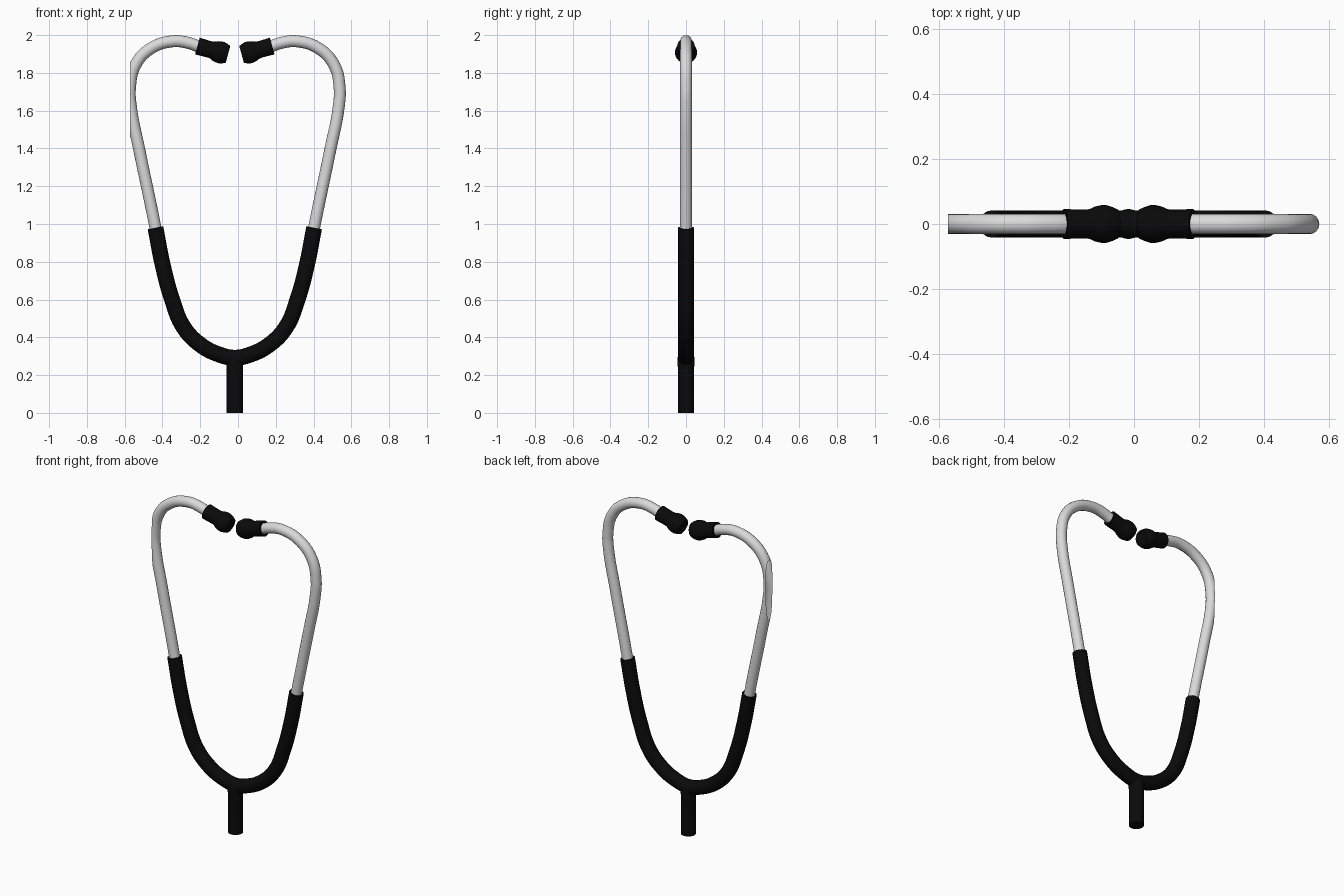
import bpy, bmesh, math
from mathutils import Vector

if "Cube" in bpy.data.objects:
    bpy.data.objects.remove(bpy.data.objects["Cube"])

CX = -0.017  # symmetry axis of the headset


def material(name, value):
    m = bpy.data.materials.new(name)
    m.diffuse_color = (value, value, value, 1)
    m.use_nodes = True
    m.node_tree.nodes["Principled BSDF"].inputs["Base Color"].default_value = m.diffuse_color
    return m


black = material("black_rubber", 0.003)
silver = material("silver_metal", 0.7)


def finish(name, mesh, mat):
    mesh.materials.clear()
    mesh.materials.append(mat)
    ob = bpy.data.objects.new(name, mesh)
    bpy.context.collection.objects.link(ob)
    bpy.ops.object.select_all(action='DESELECT')
    ob.select_set(True)
    bpy.context.view_layer.objects.active = ob
    bpy.ops.object.shade_smooth_by_angle(angle=math.radians(40))
    return ob


def tube(name, points, radius, mat, caps=True):
    """Sweep a circle along a smooth path of (x, z) points."""
    cu = bpy.data.curves.new(name + "_path", 'CURVE')
    cu.dimensions = '3D'
    cu.bevel_depth = radius
    cu.bevel_resolution = 6
    cu.resolution_u = 8
    cu.use_fill_caps = caps
    sp = cu.splines.new('BEZIER')
    sp.bezier_points.add(len(points) - 1)
    for bp, (x, z) in zip(sp.bezier_points, points):
        bp.co = (x, 0, z)
        bp.handle_left_type = bp.handle_right_type = 'AUTO'
    tmp = bpy.data.objects.new(name + "_path", cu)
    bpy.context.collection.objects.link(tmp)
    dg = bpy.context.evaluated_depsgraph_get()
    mesh = bpy.data.meshes.new_from_object(tmp.evaluated_get(dg))
    bpy.data.objects.remove(tmp)
    return finish(name, mesh, mat)


def lathe(name, profile, start, direction, mat, n=32):
    """Revolve (distance, radius) pairs around an axis."""
    bm = bmesh.new()
    rot = Vector((0, 0, 1)).rotation_difference(Vector(direction).normalized())
    rings = []
    for t, r in profile:
        rings.append([bm.verts.new(Vector(start) + rot @ Vector(
            (r * math.cos(2 * math.pi * i / n), r * math.sin(2 * math.pi * i / n), t)))
            for i in range(n)])
    for a, b in zip(rings, rings[1:]):
        for i in range(n):
            j = (i + 1) % n
            bm.faces.new((a[i], a[j], b[j], b[i]))
    bm.faces.new(rings[0][::-1])
    bm.faces.new(rings[-1])
    bmesh.ops.recalc_face_normals(bm, faces=bm.faces)
    mesh = bpy.data.meshes.new(name)
    bm.to_mesh(mesh)
    bm.free()
    return finish(name, mesh, mat)


# Flexible yoke: one black tube from arm to arm, offsets from the axis
yoke = [(0.42, 0.98), (0.382, 0.785), (0.332, 0.6), (0.272, 0.455),
        (0.184, 0.362), (0.08, 0.308)]
tube("yoke_tube",
     [(CX - x, z) for x, z in yoke] + [(CX, 0.292)] + [(CX + x, z) for x, z in yoke[::-1]],
     0.042, black)

# Short stem with a slightly wider joint
lathe("stem", [(0, 0.043), (0.24, 0.043), (0.265, 0.046), (0.29, 0.046), (0.305, 0.04)],
      (CX, 0, 0), (0, 0, 1), black)

# Metal ear arms and soft ear tips
arm = [(0.405, 0.9), (0.424, 1.0), (0.505, 1.39), (0.55, 1.62), (0.555, 1.72),
       (0.527, 1.84), (0.448, 1.927), (0.33, 1.967), (0.24, 1.957), (0.17, 1.93)]
tip = [(0, 0.046), (0.07, 0.044), (0.085, 0.047), (0.1, 0.054), (0.118, 0.058),
       (0.135, 0.058), (0.152, 0.053), (0.168, 0.046)]
for side, s in (("right", 1), ("left", -1)):
    ob = tube(side + "_ear_arm", [(CX + s * x, z) for x, z in arm], 0.0315, silver)
    if s < 0:
        # The outer wall of this arm is sliced open
        bm = bmesh.new()
        bm.from_mesh(ob.data)
        bmesh.ops.bisect_plane(bm, geom=bm.verts[:] + bm.edges[:] + bm.faces[:],
                               plane_co=(-0.573, 0, 0), plane_no=(-1, 0, 0),
                               clear_outer=True)
        bm.to_mesh(ob.data)
        bm.free()
    lathe(side + "_ear_tip", tip, (CX + s * 0.198, 0, 1.942), (-s * 0.164, 0, -0.045), black)
